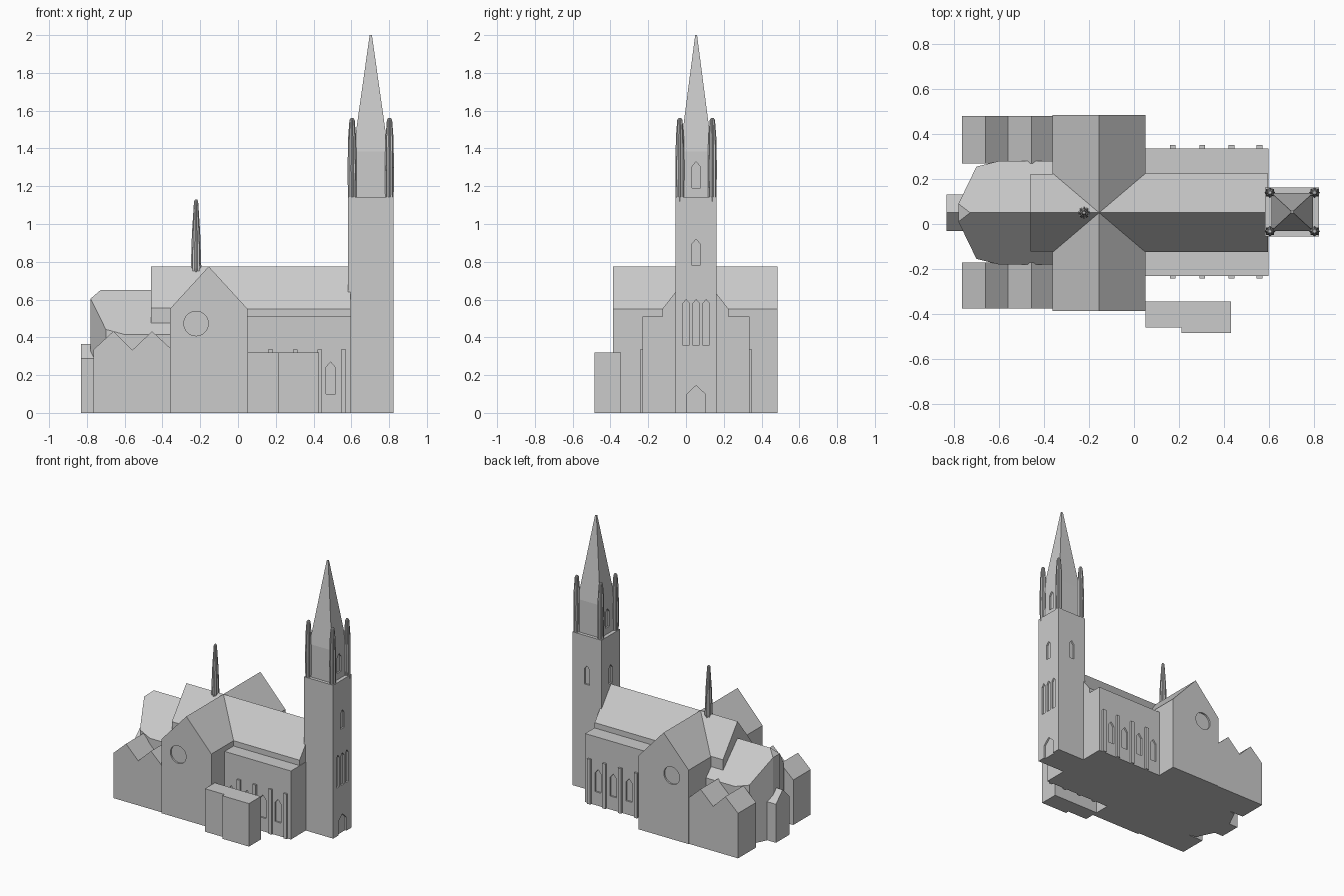
import bpy, bmesh, math

if "Cube" in bpy.data.objects:
    bpy.data.objects.remove(bpy.data.objects["Cube"])

stone = bpy.data.materials.new("grey stone")
stone.diffuse_color = (0.6, 0.6, 0.6, 1)
stone.use_nodes = True
stone.node_tree.nodes["Principled BSDF"].inputs["Base Color"].default_value = stone.diffuse_color
CY = 0.05  # y of the long axis of the church


def finish(name, bm, mat=True):
    bmesh.ops.recalc_face_normals(bm, faces=bm.faces[:])
    me = bpy.data.meshes.new(name)
    bm.to_mesh(me)
    bm.free()
    ob = bpy.data.objects.new(name, me)
    bpy.context.collection.objects.link(ob)
    me.materials.append(stone)
    return ob


def add_prism(bm, pts, axis, a, b):
    """Extrude a 2D outline along an axis; x uses (y,z), y uses (x,z), z uses (x,y)."""
    place = {'x': lambda p, t: (t, p[0], p[1]),
             'y': lambda p, t: (p[0], t, p[1]),
             'z': lambda p, t: (p[0], p[1], t)}[axis]
    lo = [bm.verts.new(place(p, a)) for p in pts]
    hi = [bm.verts.new(place(p, b)) for p in pts]
    bm.faces.new(lo)
    bm.faces.new(hi)
    for i in range(len(pts)):
        j = (i + 1) % len(pts)
        bm.faces.new((lo[i], lo[j], hi[j], hi[i]))


def prism(name, pts, axis, a, b):
    bm = bmesh.new()
    add_prism(bm, pts, axis, a, b)
    return finish(name, bm)


def box(name, x0, x1, y0, y1, z0, z1):
    return prism(name, [(x0, y0), (x1, y0), (x1, y1), (x0, y1)], 'z', z0, z1)


def house(c, half, z0, eave, ridge):
    return [(c - half, z0), (c + half, z0), (c + half, eave), (c, ridge), (c - half, eave)]


def lancet(c, w, z0, z1):
    return house(c, w / 2, z0, z1 - w * 0.6, z1)


def recess(target, cuts, depth=0.012):
    """Sink outlines into walls; each cut is (outline, axis, wall position)."""
    bm = bmesh.new()
    for pts, axis, pos in cuts:
        add_prism(bm, pts, axis, pos - depth, pos + depth)
    cutter = finish(target.name + "_cutter", bm)
    cutter.hide_render = True
    cutter.hide_viewport = True
    m = target.modifiers.new("recess", 'BOOLEAN')
    m.operation = 'DIFFERENCE'
    m.object = cutter
    m.solver = 'EXACT'


def fluted(name, x, y, levels, ribs=8):
    """Ribbed shaft from (radius, height) levels."""
    bm = bmesh.new()
    rings = []
    for r, z in levels:
        ring = []
        for i in range(ribs * 2):
            a = math.pi * i / ribs
            q = r if i % 2 == 0 else r * 0.78
            ring.append(bm.verts.new((x + q * math.cos(a), y + q * math.sin(a), z)))
        rings.append(ring)
    n = ribs * 2
    for lo, hi in zip(rings, rings[1:]):
        for i in range(n):
            bm.faces.new((lo[i], lo[(i + 1) % n], hi[(i + 1) % n], hi[i]))
    bm.faces.new(rings[0])
    bm.faces.new(rings[-1])
    return finish(name, bm)


# Nave, its side aisles and the short stretch west of the crossing
prism("nave", house(CY, 0.175, 0, 0.55, 0.775), 'x', -0.155, 0.595)
prism("nave_end_roof", house(CY, 0.172, 0.477, 0.554, 0.775), 'x', -0.46, -0.155)
aisles = box("aisles", 0.0, 0.597, -0.23, 0.335, 0, 0.51)
recess(aisles, [(lancet(x, 0.05, 0.1, 0.27), 'y', y)
                for x in (0.105, 0.235, 0.365, 0.49) for y in (-0.23, 0.335)])
for i, x in enumerate((0.172, 0.303, 0.433, 0.558)):
    for side, y0, y1 in (("front", -0.243, -0.22), ("back", 0.325, 0.35)):
        box(f"buttress_{side}_{i}", x - 0.013, x + 0.013, y0, y1, 0, 0.335)

# Transept with round gable windows
transept = prism("transept", house(-0.155, 0.206, 0, 0.55, 0.775), 'y', -0.387, 0.485)
rose = [(-0.222 + 0.065 * math.cos(math.tau * i / 32),
         0.473 + 0.065 * math.sin(math.tau * i / 32)) for i in range(32)]
recess(transept, [(rose, 'y', -0.387), (rose, 'y', 0.485)])

# Choir: polygonal plan under a steep roof, small hip at the end
bm = bmesh.new()
half = [(-0.36, 0.23, 0.415), (-0.6, 0.23, 0.415), (-0.70, 0.205, 0.442), (-0.78, 0.04, 0.605)]
left, right = ([bm.verts.new((x, CY + s * d, z)) for x, d, z in half] for s in (1, -1))
bl, br = ([bm.verts.new((x, CY + s * d, 0)) for x, d, z in half] for s in (1, -1))
r0, r1 = bm.verts.new((-0.36, CY, 0.65)), bm.verts.new((-0.728, CY, 0.65))
for top, bot in ((left, bl), (right, br)):
    bm.faces.new([r0] + top + [r1])
    for i in range(3):
        bm.faces.new((top[i], top[i + 1], bot[i + 1], bot[i]))
bm.faces.new((r1, left[3], right[3]))
bm.faces.new((left[3], right[3], br[3], bl[3]))
bm.faces.new((r0, left[0], bl[0], br[0], right[0]))
bm.faces.new(bl + br[::-1])
finish("choir", bm)
prism("end_chapel", house(CY, 0.08, 0, 0.287, 0.365), 'x', -0.832, -0.70)

# Double-gabled side chapels
zigzag = [(-0.765, 0), (-0.35, 0), (-0.35, 0.335), (-0.455, 0.432),
          (-0.56, 0.332), (-0.66, 0.432), (-0.765, 0.335)]
prism("side_chapel_front", zigzag, 'y', -0.375, -0.17)
prism("side_chapel_back", zigzag, 'y', 0.268, 0.48)

# Low annex in front of the nave
prism("annex", [(0.05, -0.345), (0.05, -0.46), (0.212, -0.46), (0.212, -0.485),
                (0.43, -0.485), (0.43, -0.345)], 'z', 0, 0.32)

# Tower shaft with door, triple lancets and upper windows
tx0, tx1, ty0, ty1 = 0.583, 0.823, -0.055, 0.162
tx, ty = (tx0 + tx1) / 2, (ty0 + ty1) / 2
tower = box("tower", tx0, tx1, ty0, ty1, 0, 1.142)
cuts = [(house(ty, 0.048, -0.02, 0.1, 0.145), 'x', tx1)]
cuts += [(lancet(ty + d, 0.036, 0.36, 0.6), 'x', tx1) for d in (-0.053, 0, 0.053)]
upper = lancet(ty, 0.043, 0.78, 0.92)
cuts += [(upper, 'x', tx1), (upper, 'x', tx0), (lancet(tx, 0.043, 0.78, 0.92), 'y', ty1)]
recess(tower, cuts)

# Belfry, spire and corner pinnacles
bx, by = 0.093, 0.085
belfry = box("belfry", tx - bx, tx + bx, ty - by, ty + by, 1.13, 1.385)
bell = lancet(ty, 0.045, 1.19, 1.33)
recess(belfry, [(bell, 'x', tx + bx), (bell, 'x', tx - bx)])
bm = bmesh.new()
rings = [[bm.verts.new((tx + sx * w, ty + sy * d, z)) for sx, sy in
          ((-1, -1), (1, -1), (1, 1), (-1, 1))] for w, d, z in ((bx, by, 1.385), (0.006, 0.005, 2.0))]
for i in range(4):
    j = (i + 1) % 4
    bm.faces.new((rings[0][i], rings[0][j], rings[1][j], rings[1][i]))
bm.faces.new(rings[0])
bm.faces.new(rings[1])
finish("spire", bm)
for i, sx in enumerate((-1, 1)):
    for j, sy in enumerate((-1, 1)):
        fluted(f"pinnacle_{i}{j}", tx + sx * 0.099, ty + sy * 0.086,
               [(0.022, 1.12), (0.024, 1.3), (0.021, 1.46), (0.014, 1.55), (0.008, 1.56)])

# Slender turret over the crossing
fluted("crossing_turret", -0.222, CY,
       [(0.022, 0.738), (0.028, 0.765), (0.022, 0.95), (0.011, 1.12), (0.006, 1.13)])
